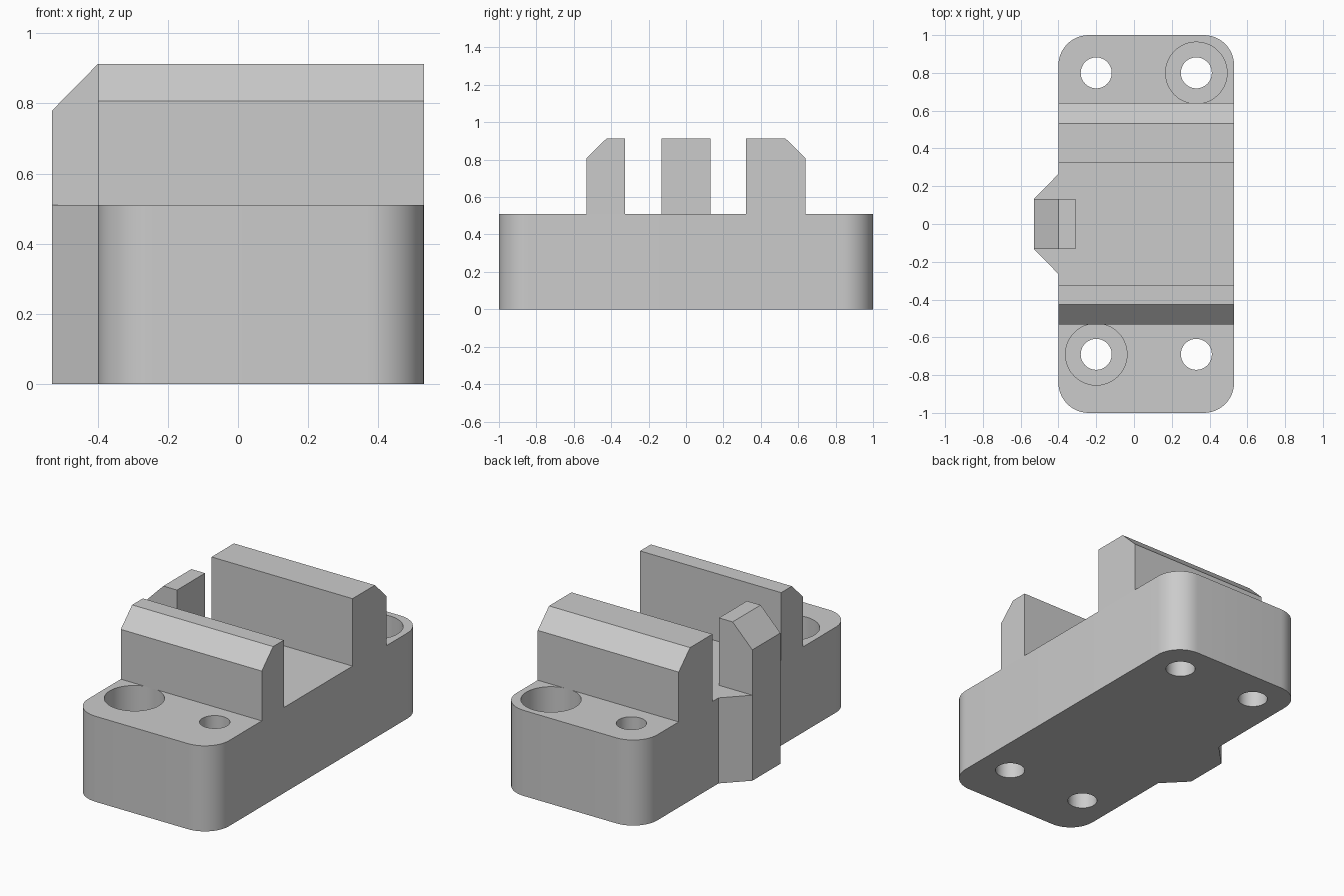
import bpy, bmesh
from math import cos, sin, pi, radians
from mathutils import Vector

default = bpy.data.objects.get("Cube")
if default:
    bpy.data.objects.remove(default, do_unlink=True)

grey = bpy.data.materials.new("plain_grey")
grey.use_nodes = True
grey.diffuse_color = (0.6, 0.6, 0.6, 1)
grey.node_tree.nodes["Principled BSDF"].inputs["Base Color"].default_value = (0.6, 0.6, 0.6, 1)

LEFT, RIGHT, DECK, TOP = -0.40, 0.53, 0.51, 0.912


def extrude(name, points, offset):
    """Solid made by sweeping a closed outline along an offset."""
    bm = bmesh.new()
    face = bm.faces.new([bm.verts.new(p) for p in points])
    swept = bmesh.ops.extrude_face_region(bm, geom=[face])["geom"]
    verts = [v for v in swept if isinstance(v, bmesh.types.BMVert)]
    bmesh.ops.translate(bm, verts=verts, vec=Vector(offset))
    bmesh.ops.recalc_face_normals(bm, faces=bm.faces)
    mesh = bpy.data.meshes.new(name)
    bm.to_mesh(mesh)
    bm.free()
    mesh.materials.append(grey)
    obj = bpy.data.objects.new(name, mesh)
    bpy.context.collection.objects.link(obj)
    return obj


def arc(x, y, r, start, sweep, steps):
    return [(x + r * cos(start + sweep * i / steps),
             y + r * sin(start + sweep * i / steps)) for i in range(steps + 1)]


def drill(target, x, y, r, bottom):
    """Cut a round hole from above the deck down to the given height."""
    ring = arc(x, y, r, 0, 2 * pi, 48)[:-1]
    cutter = extrude("hole_cutter", [(u, v, bottom) for u, v in ring], (0, 0, 0.7 - bottom))
    cutter.hide_render = True
    mod = target.modifiers.new("hole", "BOOLEAN")
    mod.operation, mod.solver, mod.object = "DIFFERENCE", "EXACT", cutter
    bpy.context.view_layer.objects.active = target
    bpy.ops.object.modifier_apply(modifier=mod.name)
    bpy.data.objects.remove(cutter, do_unlink=True)


# Base block: rounded corners with a tapered bump on the right side
R = 0.16
outline = []
for x, y, quarter in ((RIGHT - R, 1 - R, 0), (LEFT + R, 1 - R, 1),
                      (LEFT + R, R - 1, 2), (RIGHT - R, R - 1, 3)):
    outline += arc(x, y, R, quarter * pi / 2, pi / 2, 12)
    if quarter == 1:
        outline += [(LEFT, 0.265), (-0.53, 0.132), (-0.53, -0.132), (LEFT, -0.265)]
base = extrude("base_block", [(x, y, 0) for x, y in outline], (0, 0, DECK))

# Four through holes, two of them counterbored on one diagonal
for y, bored_x in ((-0.69, -0.2), (0.80, 0.33)):
    for x in (-0.2, 0.33):
        drill(base, x, y, 0.082, -0.1)
    drill(base, bored_x, y, 0.163, 0.2)

# Rails across the deck, chamfered on their outer top edges
for name, inner, outer in (("front_rail", -0.325, -0.533), ("back_rail", 0.322, 0.64)):
    edge = outer - 0.107 * (1 if outer > 0 else -1)
    profile = [(inner, DECK), (outer, DECK), (outer, 0.807), (edge, TOP), (inner, TOP)]
    extrude(name, [(LEFT, y, z) for y, z in profile], (RIGHT - LEFT, 0, 0))

# Upright tab standing on the bump
profile = [(-0.31, DECK), (-0.53, DECK), (-0.53, 0.78), (LEFT, TOP), (-0.31, TOP)]
extrude("side_tab", [(x, -0.132, z) for x, z in profile], (0, 0.264, 0))

bpy.ops.object.select_all(action="DESELECT")
base.select_set(True)
bpy.context.view_layer.objects.active = base
bpy.ops.object.shade_smooth_by_angle(angle=radians(30))
